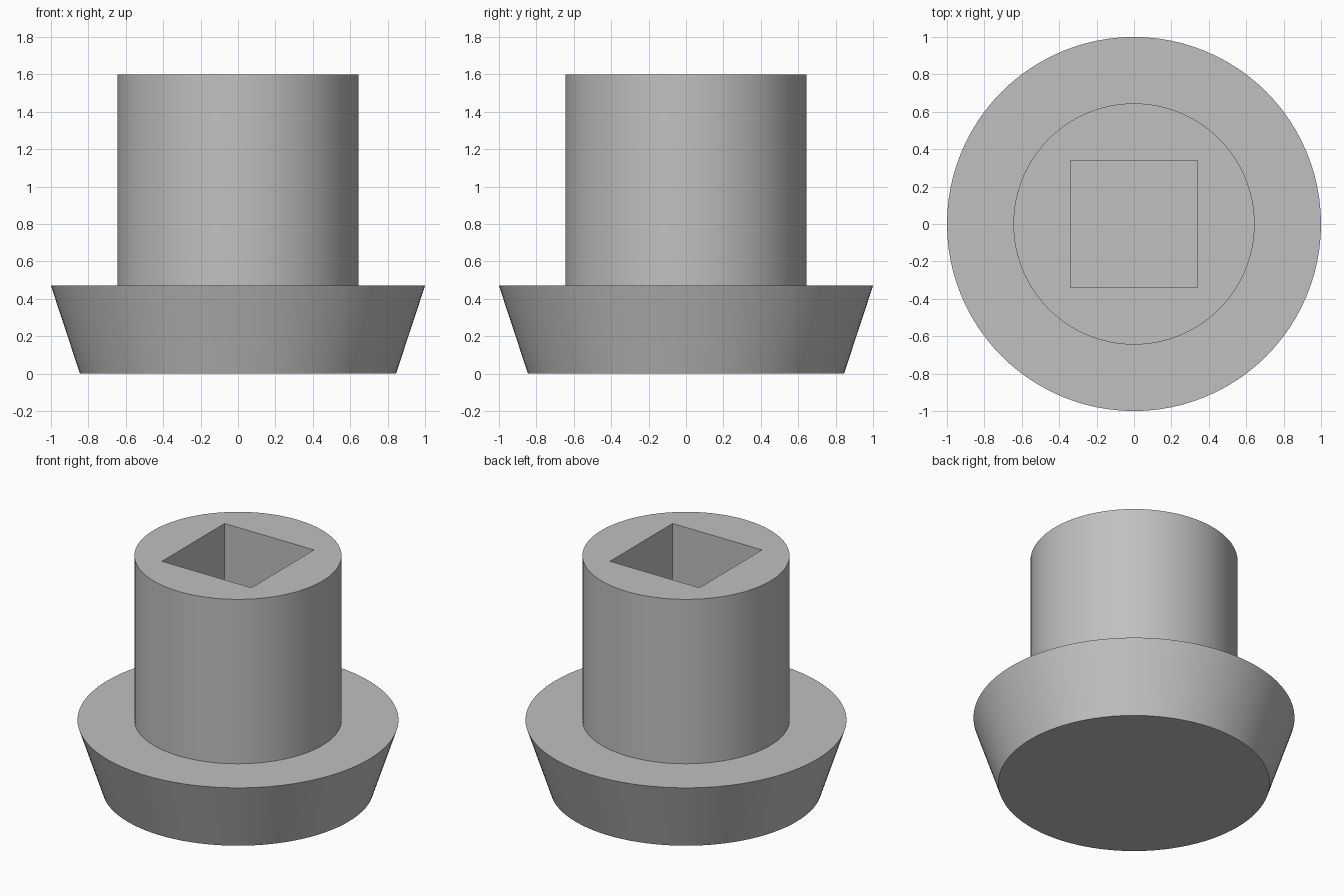
import bpy
import math

cube = bpy.data.objects.get("Cube")
if cube:
    bpy.data.objects.remove(cube, do_unlink=True)

FLANGE_TOP = 0.47
TOP = 1.6
SEGMENTS = 96

grey = bpy.data.materials.new("plain grey")
grey.use_nodes = True
colour = (0.53, 0.53, 0.53, 1)
grey.diffuse_color = colour
grey.node_tree.nodes["Principled BSDF"].inputs["Base Color"].default_value = colour


def lathe(name, profile):
    """Revolve (radius, height) points about z, with flat capped ends."""
    verts, faces = [], []
    for radius, z in profile:
        for i in range(SEGMENTS):
            a = math.tau * i / SEGMENTS
            verts.append((radius * math.cos(a), radius * math.sin(a), z))
    for r in range(len(profile) - 1):
        for i in range(SEGMENTS):
            j = (i + 1) % SEGMENTS
            low, high = r * SEGMENTS, (r + 1) * SEGMENTS
            faces.append((low + i, low + j, high + j, high + i))
    faces.append(tuple(reversed(range(SEGMENTS))))
    faces.append(tuple(range(len(verts) - SEGMENTS, len(verts))))
    mesh = bpy.data.meshes.new(name)
    mesh.from_pydata(verts, [], faces)
    mesh.materials.append(grey)
    obj = bpy.data.objects.new(name, mesh)
    bpy.context.collection.objects.link(obj)
    return obj


# Flared flange and cylindrical boss as one solid
plug = lathe("flanged_plug", [(0.845, 0), (1, FLANGE_TOP),
                              (0.645, FLANGE_TOP), (0.645, TOP)])

# Square socket, open at the top and ending level with the flange
socket_height = TOP - FLANGE_TOP + 0.2
bpy.ops.mesh.primitive_cube_add(size=1, location=(0, 0, FLANGE_TOP + socket_height / 2))
cutter = bpy.context.object
cutter.name = "socket_cutter"
cutter.scale = (0.68, 0.68, socket_height)
cutter.data.materials.append(grey)
cutter.hide_render = True

cut = plug.modifiers.new("square socket", "BOOLEAN")
cut.operation = "DIFFERENCE"
cut.solver = "EXACT"
cut.object = cutter

# Apply the cut, drop the cutter, then smooth the round walls
bpy.ops.object.select_all(action="DESELECT")
plug.select_set(True)
bpy.context.view_layer.objects.active = plug
bpy.ops.object.modifier_apply(modifier=cut.name)
bpy.data.objects.remove(cutter, do_unlink=True)
bpy.ops.object.shade_smooth_by_angle(angle=math.radians(30))
